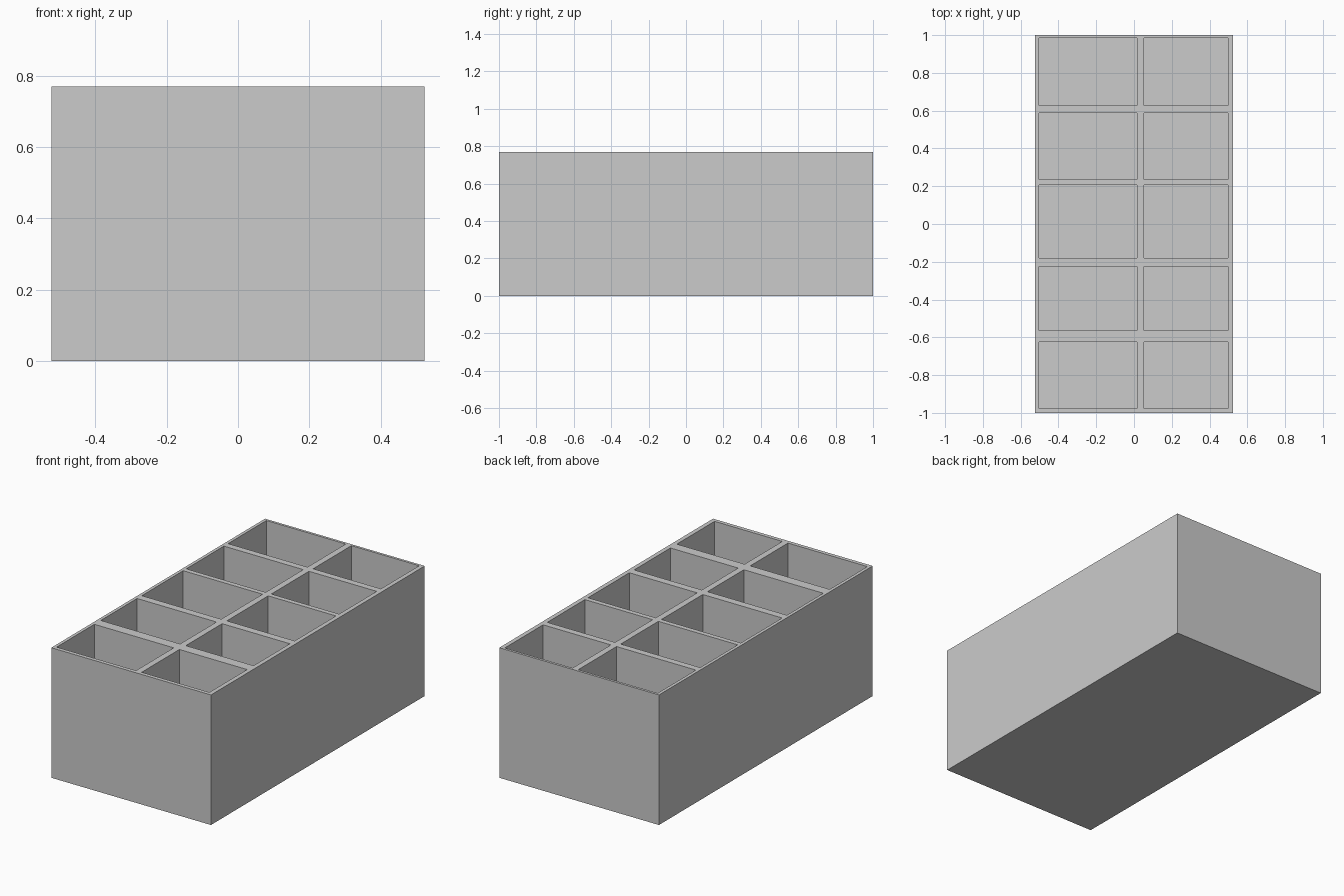
import bpy, bmesh

if "Cube" in bpy.data.objects:
    bpy.data.objects.remove(bpy.data.objects["Cube"])

HEIGHT = 0.77
FLOOR = 0.03
# Rim lines: outer edge, then alternating compartment start / end, outer edge
XS = [-0.523, -0.504, 0.016, 0.053, 0.497, 0.523]
YS = [-1.0, -0.977, -0.624, -0.564, -0.224, -0.18, 0.207,
      0.236, 0.588, 0.627, 0.985, 1.0]

bm = bmesh.new()

# Top rim laid out as a grid; odd/odd squares are the compartments
grid = [[bm.verts.new((x, y, HEIGHT)) for y in YS] for x in XS]
pockets = []
for i in range(len(XS) - 1):
    for j in range(len(YS) - 1):
        face = bm.faces.new((grid[i][j], grid[i + 1][j],
                             grid[i + 1][j + 1], grid[i][j + 1]))
        if i % 2 and j % 2:
            pockets.append(face)

# Outer walls and closed underside
border = [e for e in bm.edges if e.is_boundary]
new = bmesh.ops.extrude_edge_only(bm, edges=border)["geom"]
for v in (g for g in new if isinstance(g, bmesh.types.BMVert)):
    v.co.z = 0
bmesh.ops.contextual_create(bm, geom=[e for e in bm.edges if e.is_boundary])

# Sink the compartments
sunk = bmesh.ops.extrude_discrete_faces(bm, faces=pockets)["faces"]
for face in sunk:
    for v in face.verts:
        v.co.z = FLOOR

# Merge flat neighbours and tidy normals
bmesh.ops.dissolve_limit(bm, angle_limit=0.01, verts=bm.verts[:], edges=bm.edges[:])
bmesh.ops.recalc_face_normals(bm, faces=bm.faces[:])

mesh = bpy.data.meshes.new("divided_box")
bm.to_mesh(mesh)
bm.free()
box = bpy.data.objects.new("divided_box", mesh)
bpy.context.collection.objects.link(box)
